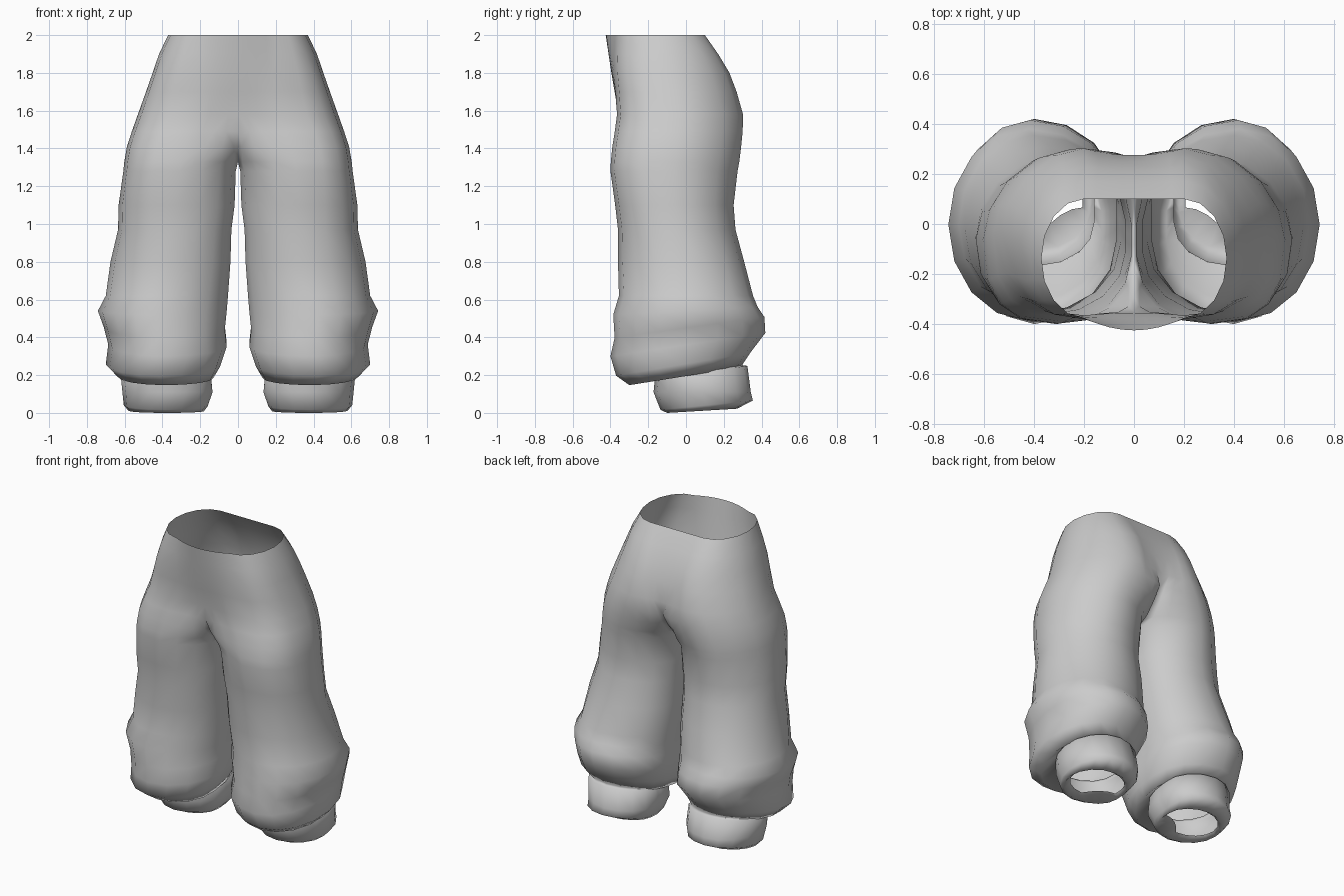
import bpy, bmesh, math

if "Cube" in bpy.data.objects:
    bpy.data.objects.remove(bpy.data.objects["Cube"])

# Hip rings: z, front/back crest x, outer x, crest front y, crest back y, seam front y, seam back y
HIPS = [
    (2.00, .20, .37, -.375, .10, -.425, .10),
    (1.90, .20, .418, -.38, .17, -.41, .165),
    (1.80, .19, .452, -.38, .23, -.395, .215),
    (1.70, .19, .487, -.372, .268, -.378, .25),
    (1.58, .20, .53, -.365, .302, -.355, .275),
    (1.49, .25, .562, -.377, .30, -.35, .25),
    (1.41, .28, .588, -.39, .292, -.29, .18),
    (1.33, .30, .602, -.398, .282, -.16, .08),
]
# Leg rings: z, tilt, inner x, outer x, front y, back y
LEG = [
    (1.28, 0, .012, .607, -.40, .273),
    (1.10, 0, .018, .632, -.375, .252),
    (.97, 0, .035, .635, -.36, .262),
    (.80, 0, .04, .675, -.36, .308),
    (.62, 0, .053, .70, -.355, .355),
    # baggy fold
    (.54, .05, .06, .742, -.385, .38),
    (.45, .14, .07, .71, -.378, .415),
    (.36, .15, .06, .687, -.40, .42),
    (.26, .17, .095, .70, -.37, .34),
    (.195, .16, .13, .64, -.30, .29),
    # tuck and cuff
    (.215, .15, .16, .60, -.17, .275),
    (.20, .15, .145, .622, -.165, .325),
    (.11, 0, .135, .612, -.172, .343),
    (.03, .10, .16, .605, -.135, .354),
    # turned-in hem
    (.006, .06, .18, .58, -.10, .27),
    (.03, .05, .205, .555, -.05, .24),
]
OUT, QUART, SIDE = 8, 4, 3


def inner_quarter(xi, xc, y_crest, y_seam):
    """Points from the crest of a ring to its inner side."""
    pts = []
    bulge = abs(y_seam) >= abs(y_crest) - .03
    for j in range(QUART + 1):
        if bulge:
            u = 1 - j / QUART
            pts.append((xi + (xc - xi) * u, y_seam + (y_crest - y_seam) * u * u))
        else:
            t = j / QUART * math.pi / 2
            x = 0 if xi == 0 and j == QUART else xc - (xc - xi) * math.sin(t)
            pts.append((x, y_seam + (y_crest - y_seam) * math.cos(t)))
    return pts


def ring(z, tilt, xi, xc, xo, yf, yb, yfc, ybc):
    yc, ry = (yf + yb) / 2, (yb - yf) / 2
    # fuller front corner and leaner back corner on the hips and thighs
    full = max(0, min(1, (1.98 - z) / .2, (z - .7) / .7))
    pts = []
    # outer half, front to back
    for i in range(OUT):
        a = -math.pi / 2 + math.pi * i / OUT
        e = 1 - .27 * full if a < 0 else 1 + .13 * full
        c, s = max(0, math.cos(a)), math.sin(a)
        if i == 0:
            c = 0
        pts.append((xc + (xo - xc) * c ** e, yc + ry * math.copysign(abs(s) ** e, s)))
    # back quarter, inner side, front quarter
    pts += inner_quarter(xi, xc, yb, ybc)
    pts += [(xi, ybc + (yfc - ybc) * i / SIDE) for i in range(1, SIDE)]
    pts += inner_quarter(xi, xc, yf, yfc)[:0:-1]
    return [(x, y, z + tilt * y) for x, y in pts]


rings = [ring(z, 0, 0, *rest) for z, *rest in HIPS]
for z, tilt, xi, xo, yf, yb in LEG:
    mid, ry = (yf + yb) / 2, (yb - yf) / 2
    shift = .025 if .22 < z < .7 else 0
    rings.append(ring(z, tilt, xi, (xi + xo) / 2 + shift, xo, yf, yb,
                      mid - .2 * ry, mid + .2 * ry))

# Loft one half, leaving the centre plane open
bm = bmesh.new()
loops = [[bm.verts.new(p) for p in r] for r in rings]
n = len(loops[0])
for a, b in zip(loops, loops[1:]):
    for i in range(n):
        quad = (a[i], b[i], b[(i + 1) % n], a[(i + 1) % n])
        if any(v.co.x > 1e-5 for v in quad):
            bm.faces.new(quad)
loose = [v for v in bm.verts if not v.link_faces]
bmesh.ops.delete(bm, geom=loose, context='VERTS')

# Mirror to the other leg and weld the centre seam
geom = bm.verts[:] + bm.edges[:] + bm.faces[:]
bmesh.ops.mirror(bm, geom=geom, axis='X', merge_dist=1e-4)
bmesh.ops.remove_doubles(bm, verts=bm.verts[:], dist=1e-4)
bmesh.ops.recalc_face_normals(bm, faces=bm.faces[:])
for f in bm.faces:
    f.smooth = True

mesh = bpy.data.meshes.new("trousers")
bm.to_mesh(mesh)
bm.free()
trousers = bpy.data.objects.new("trousers", mesh)
bpy.context.collection.objects.link(trousers)

cloth = bpy.data.materials.new("grey cloth")
cloth.diffuse_color = (.6, .6, .6, 1)
cloth.use_nodes = True
cloth.node_tree.nodes["Principled BSDF"].inputs["Base Color"].default_value = cloth.diffuse_color
mesh.materials.append(cloth)
